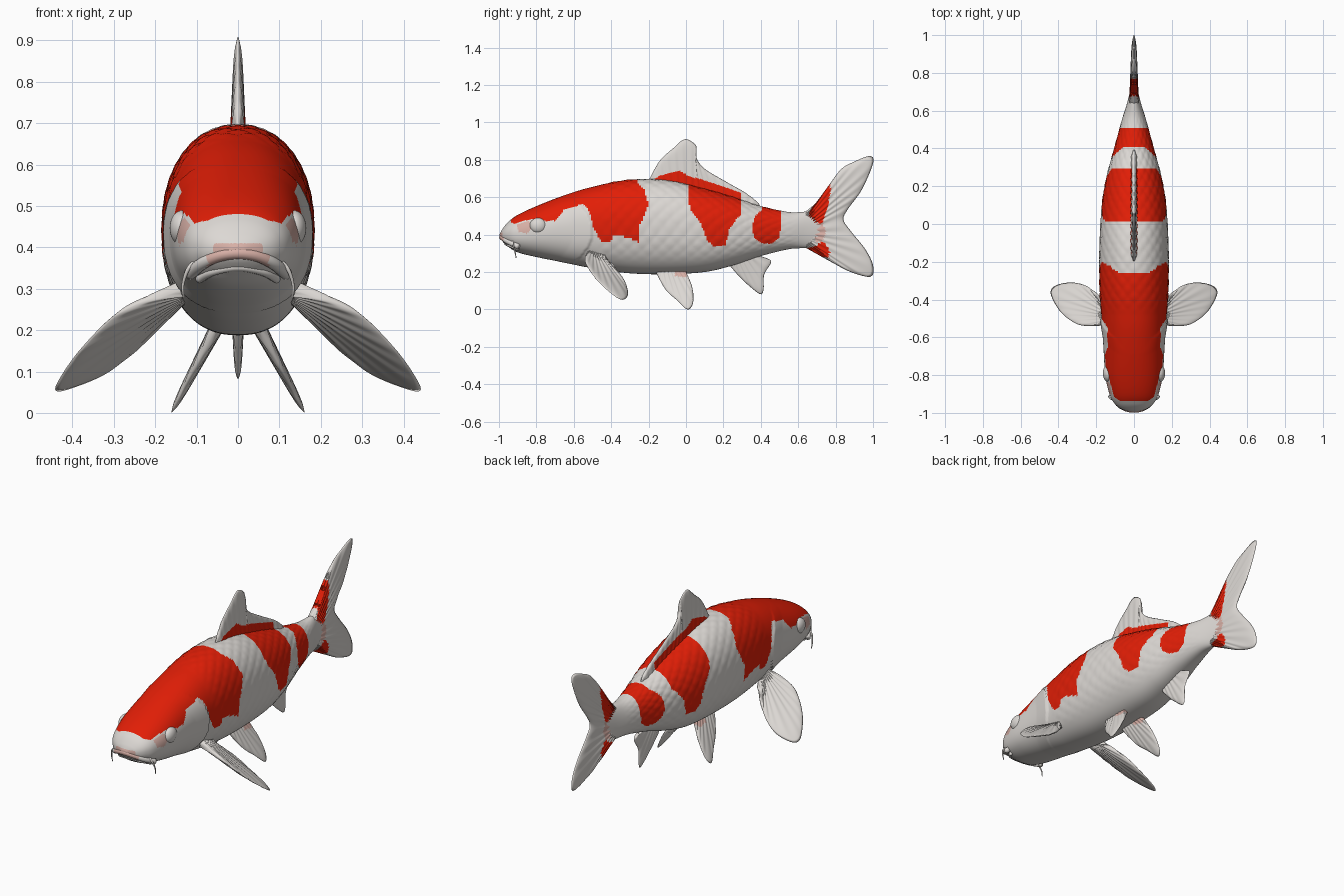
import bpy, bmesh, math
from mathutils import Vector

if "Cube" in bpy.data.objects:
    bpy.data.objects.remove(bpy.data.objects["Cube"])


def material(name, rgb):
    m = bpy.data.materials.new(name)
    m.diffuse_color = (*rgb, 1)
    m.use_nodes = True
    m.node_tree.nodes["Principled BSDF"].inputs["Base Color"].default_value = m.diffuse_color
    return m


MATS = [material("pearl white", (0.72, 0.69, 0.66)),
        material("bright red", (0.76, 0.013, 0.002)),
        material("soft pink", (0.68, 0.43, 0.38))]
WHITE, RED, PINK = 0, 1, 2


def spline(pts, n):
    """Catmull-Rom through points of any dimension, n steps per segment."""
    p = [Vector(q) for q in pts]
    p = [2 * p[0] - p[1]] + p + [2 * p[-1] - p[-2]]
    out = []
    for k in range(1, len(p) - 2):
        a, b, c, d = p[k - 1:k + 3]
        for i in range(n):
            t = i / n
            out.append(0.5 * (2 * b + (c - a) * t + (2 * a - 5 * b + 4 * c - d) * t * t
                              + (3 * b - a - 3 * c + d) * t ** 3))
    return out + [p[-2]]


def resample(pts, n):
    """n + 1 points evenly spaced by length."""
    d = spline(pts, 20)
    cum = [0]
    for a, b in zip(d, d[1:]):
        cum.append(cum[-1] + (b - a).length)
    out, k = [], 0
    for i in range(n + 1):
        s = cum[-1] * i / n
        while k < len(d) - 2 and cum[k + 1] < s:
            k += 1
        f = (s - cum[k]) / max(cum[k + 1] - cum[k], 1e-9)
        out.append(d[k].lerp(d[k + 1], min(f, 1)))
    return out


def inside(y, z, poly):
    hit = False
    for (y1, z1), (y2, z2) in zip(poly, poly[1:] + poly[:1]):
        if (z1 > z) != (z2 > z) and y < (y2 - y1) * (z - z1) / (z2 - z1) + y1:
            hit = not hit
    return hit


def patches(reds, pinks=()):
    def rule(c):
        if any(inside(c.y, c.z, p) for p in reds):
            return RED
        return PINK if any(inside(c.y, c.z, p) for p in pinks) else WHITE
    return rule


def finish(name, bm, rule):
    bmesh.ops.remove_doubles(bm, verts=bm.verts, dist=1e-5)
    bmesh.ops.recalc_face_normals(bm, faces=bm.faces)
    for f in bm.faces:
        f.smooth = True
        f.material_index = rule(f.calc_center_median())
    me = bpy.data.meshes.new(name)
    bm.to_mesh(me)
    bm.free()
    for m in MATS:
        me.materials.append(m)
    bpy.context.collection.objects.link(bpy.data.objects.new(name, me))


def loft(name, rings, rule):
    """Skin closed rings and cap both ends."""
    bm = bmesh.new()
    vs = [[bm.verts.new(p) for p in r] for r in rings]
    n = len(vs[0])
    for a, b in zip(vs, vs[1:]):
        for i in range(n):
            bm.faces.new((a[i], a[(i + 1) % n], b[(i + 1) % n], b[i]))
    bm.faces.new(vs[0])
    bm.faces.new(vs[-1])
    finish(name, bm, rule)


def tube(name, pts, r0, r1, rule):
    path = resample(pts, 32)
    rings = []
    for i, p in enumerate(path):
        t = (path[min(i + 1, 32)] - path[max(i - 1, 0)]).normalized()
        u = t.cross(Vector((0.3, 0.5, 0.8))).normalized()
        w = t.cross(u)
        r = r0 + (r1 - r0) * i / 32
        rings.append([p + r * (math.cos(a) * u + math.sin(a) * w)
                      for a in (k * math.tau / 12 for k in range(12))])
    loft(name, rings, rule)


def fin(name, root, edge, thick, rays, rule):
    """Fan of rays from a root line to an outer edge, thin lens section."""
    nt, ns = rays * 6, 26
    A, B = resample(root, nt), resample(edge, nt)
    P = [[a.lerp(b, j / ns) for j in range(ns + 1)] for a, b in zip(A, B)]
    bm = bmesh.new()
    sides = []
    for sign in (1, -1):
        grid = []
        for i in range(nt + 1):
            col, t = [], i / nt
            for j in range(ns + 1):
                s = j / ns
                dt = P[min(i + 1, nt)][j] - P[max(i - 1, 0)][j]
                ds = P[i][min(j + 1, ns)] - P[i][max(j - 1, 0)]
                n = dt.cross(ds).normalized()
                h = thick * (0.45 + 0.55 * (1 - s)) * (1 - s ** 14)
                h *= math.sqrt(min(1, 14 * t * (1 - t)))
                h *= 0.9 + 0.1 * math.cos(t * rays * math.tau)
                col.append(bm.verts.new(P[i][j] + n * h * sign))
            grid.append(col)
        sides.append(grid)
    for g in sides:
        for i in range(nt):
            for j in range(ns):
                bm.faces.new((g[i][j], g[i + 1][j], g[i + 1][j + 1], g[i][j + 1]))
    finish(name, bm, rule)


def flat(pts):
    return [(0, y, z) for y, z in pts]


# Body: rows of y, top, bottom, half width
ROWS = [(-0.996, .402, .388, .015), (-0.98, .432, .362, .065), (-0.95, .468, .335, .103),
        (-0.9, .505, .305, .13), (-0.8, .552, .28, .152), (-0.65, .61, .25, .162),
        (-0.5, .655, .22, .172), (-0.3, .691, .193, .181), (-0.1, .688, .188, .18),
        (0.1, .643, .2, .168), (0.25, .6, .235, .143), (0.4, .55, .285, .103),
        (0.55, .52, .322, .064), (0.65, .522, .33, .034), (0.74, .51, .355, .012)]
SEG = 128
rings = []
for y, top, bot, hw in spline(ROWS, 20):
    mid, hh, ring = (top + bot) / 2, (top - bot) / 2, []
    for k in range(SEG):
        a = k * math.tau / SEG
        c, s = math.cos(a), math.sin(a)
        e = 0.92 if s > 0 else 0.87
        x = hw * math.copysign(abs(c) ** e, c)
        z = mid + hh * math.copysign(abs(s) ** e, s)
        # scales over the flanks
        u, v = (y + 0.5) / 0.075, k * 20 / SEG
        fade = max(0, min(1, (y + 0.48) / 0.08, (0.6 - y) / 0.2, (s + 0.75) * 2))
        d = 0.004 * fade * math.sqrt(abs(math.sin(math.pi * (u + v)) * math.sin(math.pi * (u - v))))
        # raised gill cover
        g = -0.5 - 0.1 * ((z - 0.42) / 0.17) ** 2 - y
        if 0 < g < 0.1:
            d += 0.01 * (1 - g / 0.1) * max(0, 1 - ((z - 0.42) / 0.18) ** 2)
        ring.append((x + d * c, y, z + d * s))
    rings.append(ring)

BODY_REDS = [
    [(-.935, .465), (-.915, .458), (-.86, .475), (-.80, .485), (-.74, .47), (-.70, .475),
     (-.65, .535), (-.55, .565), (-.515, .52), (-.5, .45), (-.46, .37), (-.41, .355), (-.385, .40),
     (-.31, .385), (-.25, .355), (-.245, .455), (-.2, .56), (-.225, .64), (-.26, .68), (-.26, .8),
     (-.935, .8)],
    [(0, .8), (.01, .66), (.02, .535), (.075, .47), (.11, .375), (.14, .34), (.21, .34),
     (.235, .44), (.295, .51), (.29, .8)],
    [(.41, .7), (.41, .535), (.37, .50), (.355, .455), (.36, .39), (.40, .355), (.46, .35),
     (.5, .385), (.51, .45), (.5, .7)]]
BODY_PINKS = [[(-.905, .455), (-.895, .415), (-.85, .405), (-.83, .43), (-.84, .475)],
              [(-1, .41), (-.982, .41), (-.982, .375), (-1, .375)]]
loft("body", rings, patches(BODY_REDS, BODY_PINKS))

# Dorsal fin
fin("dorsal_fin", flat([(-.2, .68), (-.05, .67), (.1, .63), (.25, .585), (.39, .54)]),
    flat([(-.2, .69), (-.14, .795), (-.07, .86), (-.005, .91), (.055, .875), (.045, .84),
          (.09, .76), (.21, .685), (.315, .625), (.385, .57), (.395, .54)]), 0.02, 16,
    patches([[(-.18, .69), (-.14, .715), (-.03, .74), (.02, .71), (.1, .69), (.29, .625),
              (.29, .5), (-.18, .5)]]))

# Tail fin
fin("tail_fin", flat([(.63, .51), (.64, .43), (.63, .34)]),
    flat([(.63, .515), (.715, .59), (.82, .74), (.90, .79), (.985, .82), (1.0, .78), (.94, .64),
          (.865, .535), (.842, .48), (.88, .42), (.96, .32), (1.0, .235), (.988, .175),
          (.88, .20), (.77, .257), (.63, .335)]), 0.026, 18,
    patches([[(.76, .68), (.775, .64), (.745, .51), (.73, .46), (.65, .46), (.66, .52), (.705, .6)],
             [(.62, .32), (.68, .335), (.73, .365), (.77, .32), (.76, .275), (.69, .29)]],
            [[(.68, .46), (.73, .46), (.75, .42), (.73, .365), (.69, .36)]]))

# Anal fin
fin("anal_fin", flat([(.22, .26), (.38, .30)]),
    flat([(.22, .25), (.29, .17), (.35, .115), (.40, .08), (.415, .11), (.418, .185), (.455, .25),
          (.44, .27), (.38, .29)]), 0.018, 8, patches([]))

for side, sx in (("right", 1), ("left", -1)):
    # Pelvic fins, splayed outward
    def pelvic(pts):
        return [(sx * (0.055 + (0.2 - z) * 0.53), y, z) for y, z in pts]
    fin(side + "_pelvic_fin", pelvic([(-.165, .215), (0, .225)]),
        pelvic([(-.165, .205), (-.11, .107), (-.05, .05), (.005, 0), (.033, .02), (.04, .07),
                (.03, .13), (.005, .19), (0, .22)]), 0.018, 9,
        patches([], [[(-.06, .21), (-.06, .18), (0, .17), (.02, .21)]]))

    # Pectoral fins
    fin(side + "_pectoral_fin", [(sx * .14, -.53, .30), (sx * .14, -.43, .275)],
        [(sx * x, y, z) for x, y, z in
         [(.14, -.53, .30), (.22, -.54, .275), (.30, -.53, .235), (.38, -.475, .155),
          (.43, -.40, .085), (.44, -.35, .053), (.40, -.32, .06), (.32, -.31, .095),
          (.24, -.335, .165), (.18, -.40, .24), (.14, -.43, .275)]], 0.02, 12, patches([]))

    # Eyes
    bm = bmesh.new()
    bmesh.ops.create_uvsphere(bm, u_segments=32, v_segments=20, radius=1)
    for v in bm.verts:
        v.co = Vector((sx * 0.136 + v.co.x * 0.029, -0.79 + v.co.y * 0.046, 0.447 + v.co.z * 0.042))
    finish(side + "_eye", bm, patches([]))

    # Barbels
    tube(side + "_barbel", [(sx * .105, -.925, .365), (sx * .122, -.925, .345),
                            (sx * .133, -.915, .31), (sx * .132, -.908, .275)],
         0.006, 0.002, patches([]))


# Lips, arched around the muzzle
def lip(name, half, r, rule):
    tube(name, [(-x, y, z) for x, y, z in half] + [(x, y, z) for x, y, z in half[-2::-1]], r, r, rule)


lip("upper_lip", [(.118, -.895, .335), (.085, -.95, .362), (.045, -.976, .38), (0, -.984, .386)],
    0.015, lambda c: PINK if abs(c.x) < 0.075 else WHITE)
lip("lower_lip", [(.095, -.895, .322), (.06, -.94, .341), (0, -.962, .352)], 0.01, lambda c: WHITE)
